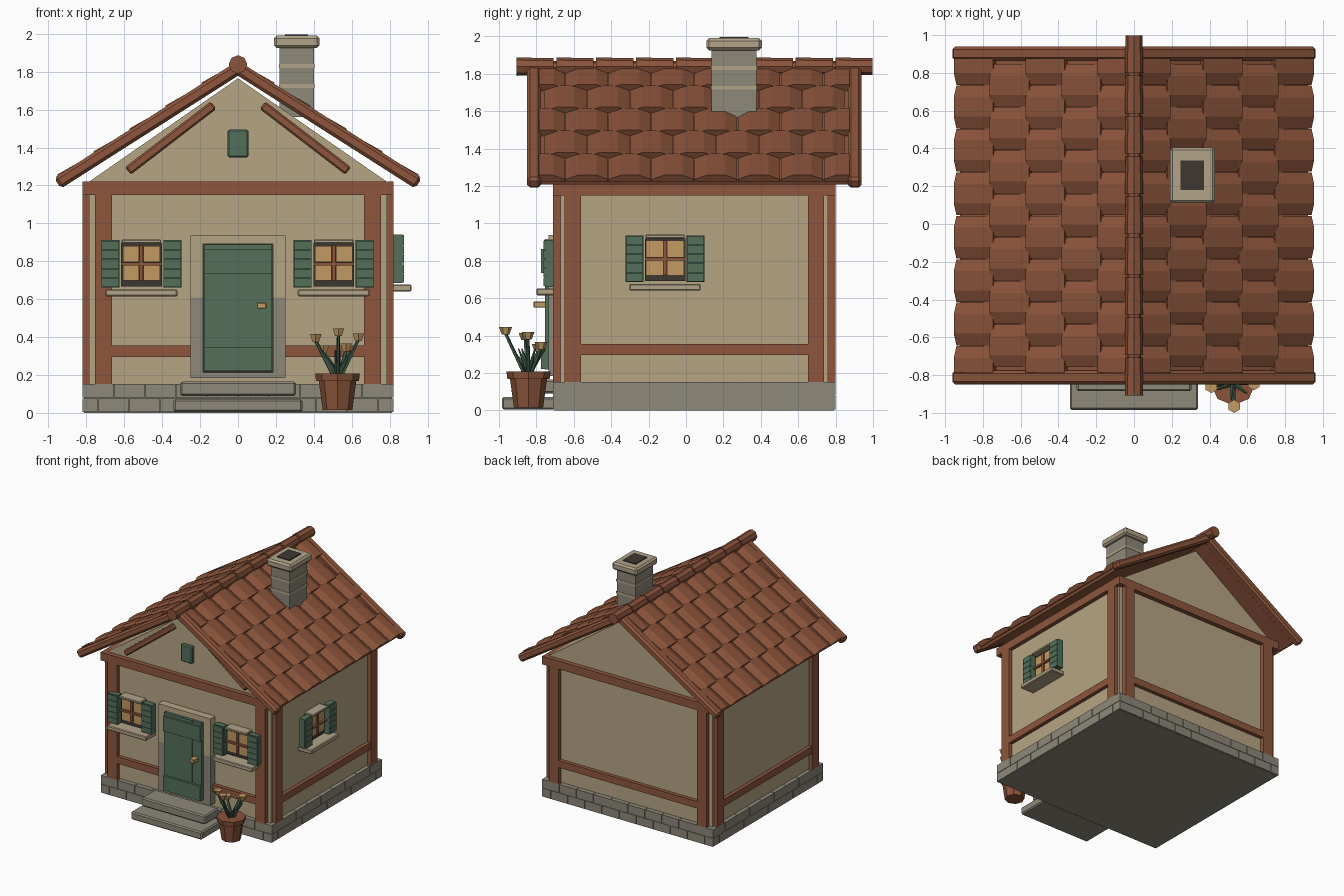
import bpy, bmesh, math
from mathutils import Matrix, Vector

cube = bpy.data.objects.get("Cube")
if cube:
    bpy.data.objects.remove(cube)


def material(name, rgb):
    m = bpy.data.materials.new(name)
    col = [((c / 255 + 0.055) / 1.055) ** 2.4 for c in rgb] + [1]
    m.use_nodes = True
    m.diffuse_color = col
    m.node_tree.nodes["Principled BSDF"].inputs["Base Color"].default_value = col
    return m


PLASTER = material("plaster", (182, 165, 132))
TIMBER = material("timber", (142, 86, 60))
TILE = material("clay tile", (138, 83, 58))
STONE = material("grey stone", (141, 136, 122))
PALE = material("pale stone", (178, 163, 136))
DARK = material("dark opening", (62, 55, 48))
GREEN = material("painted green", (83, 112, 91))
GOLD = material("warm gold", (194, 155, 98))
LEAF = material("leaf green", (64, 92, 74))

WALL_X, FRONT, BACK, MID_Y = 0.785, -0.67, 0.76, 0.045


def finish(name, bm, mat, bevel=0.0, mtx=None):
    bmesh.ops.recalc_face_normals(bm, faces=bm.faces)
    me = bpy.data.meshes.new(name)
    bm.to_mesh(me)
    bm.free()
    me.materials.append(mat)
    ob = bpy.data.objects.new(name, me)
    bpy.context.collection.objects.link(ob)
    if mtx:
        ob.matrix_world = mtx
    if bevel:
        mod = ob.modifiers.new("bevel", "BEVEL")
        mod.width, mod.segments = bevel, 1


def boxes(name, spans, mat, bevel=0.0, mtx=None):
    """One object from boxes given as (x0, x1, y0, y1, z0, z1)."""
    bm = bmesh.new()
    for x0, x1, y0, y1, z0, z1 in spans:
        place = Matrix.Translation(((x0 + x1) / 2, (y0 + y1) / 2, (z0 + z1) / 2))
        bmesh.ops.create_cube(bm, size=1, matrix=place @ Matrix.Diagonal((x1 - x0, y1 - y0, z1 - z0, 1)))
    finish(name, bm, mat, bevel, mtx)


def loft(bm, ring_a, ring_b):
    """Closed solid between two matching rings."""
    a, b = [bm.verts.new(p) for p in ring_a], [bm.verts.new(p) for p in ring_b]
    bm.faces.new(a)
    bm.faces.new(b[::-1])
    for i in range(len(a)):
        j = (i + 1) % len(a)
        bm.faces.new((a[i], b[i], b[j], a[j]))


def rod(bm, start, end, r0, r1, sides=6):
    start, end = Vector(start), Vector(end)
    d = end - start
    turn = d.to_track_quat('Z', 'Y').to_matrix().to_4x4()
    bmesh.ops.create_cone(bm, cap_ends=True, segments=sides, radius1=r0, radius2=r1, depth=d.length,
                          matrix=Matrix.Translation((start + end) / 2) @ turn)


# Walls with gables
bm = bmesh.new()
outline = [(-WALL_X, 0.12), (WALL_X, 0.12), (WALL_X, 1.22), (0, 1.765), (-WALL_X, 1.22)]
loft(bm, [(x, FRONT, z) for x, z in outline], [(x, BACK, z) for x, z in outline])
finish("walls", bm, PLASTER)

# Foundation: core with two courses of stone blocks
boxes("foundation_core", [(-0.812, 0.812, -0.702, 0.792, 0, 0.148)], STONE)
blocks = []
for z0, z1, shift in ((0.006, 0.077, 0.5), (0.08, 0.153, 0)):
    for axis, lo, hi, count in (("x", -0.82, 0.82, 10), ("y", -0.71, 0.8, 9)):
        step = (hi - lo) / count
        for i in range(count + 1):
            a, b = max(lo, lo + (i - shift) * step), min(hi, lo + (i + 1 - shift) * step)
            if b - a < 0.02:
                continue
            a, b = a + 0.002, b - 0.002
            for s in (-1, 1):
                if axis == "x":
                    y = MID_Y + s * 0.725
                    blocks.append((a, b, y - 0.03, y + 0.03, z0, z1))
                else:
                    blocks.append((s * 0.79 - 0.03, s * 0.79 + 0.03, a, b, z0, z1))
boxes("foundation_blocks", blocks, STONE)

# Timber frame
beams = []
for s in (-1, 1):
    y0, y1 = MID_Y + s * 0.735 - 0.02, MID_Y + s * 0.735 + 0.02
    x0, x1 = s * 0.8 - 0.02, s * 0.8 + 0.02
    beams.append((-0.82, 0.82, y0, y1, 1.15, 1.22))
    beams.append((x0, x1, -0.69, 0.78, 1.15, 1.22))
    beams.append((x0 + s * -0.004, x1 + s * -0.004, -0.57, 0.66, 0.295, 0.355))
    for t in (-1, 1):
        beams.append((t * 0.71 - 0.045, t * 0.71 + 0.045, y0, y1, 0.15, 1.15))
        yc = MID_Y + t * 0.65
        beams.append((x0, x1, yc - 0.044, yc + 0.044, 0.15, 1.15))
        inner = 0.2 if s < 0 else 0
        beams.append((*sorted((t * inner, t * 0.67)), y0 + 0.004, y1 - 0.004, 0.295, 0.355))
boxes("timber_frame", beams, TIMBER)

# Roof: boards, arched tiles, edge boards and gable battens
ANGLE = math.radians(32.5)
Y0, Y1 = -0.785, 0.875
for side, word in ((-1, "right"), (1, "left")):
    down = Vector((side * math.cos(ANGLE), 0, -math.sin(ANGLE)))
    up = Vector((side * math.sin(ANGLE), 0, math.cos(ANGLE)))
    ridge = Vector((0, 0, 1.82))

    def at(d, y, h):
        return ridge + down * d + up * h + Vector((0, y, 0))

    def slab(name, d1, ya, yb, h0, h1, mat, bevel):
        bm = bmesh.new()
        corners = ((ya, h0), (yb, h0), (yb, h1), (ya, h1))
        loft(bm, [at(0, y, h) for y, h in corners], [at(d1, y, h) for y, h in corners])
        finish(name, bm, mat, bevel)

    slab(word + "_roof_boards", 1.095, Y0, Y1, -0.028, -0.004, TIMBER, 0)
    for y, end in ((-0.812, "front"), (0.902, "back")):
        slab(f"{word}_{end}_edge_board", 1.13, y - 0.037, y + 0.037, -0.035, 0.032, TIMBER, 0.016)

    bm = bmesh.new()
    pitch, half = 0.2255, 0.115
    for row in range(5):
        d1 = 0.205 + row * pitch
        d0 = max(0, d1 - pitch - 0.012)
        for i in range(-4, 5):
            yc = MID_Y + (2 * i + (row + 1) % 2) * half
            section = [(-half, 0), (-half * 0.45, 0.026), (half * 0.45, 0.026), (half, 0),
                       (half, -0.014), (-half, -0.014)]
            ring = [(min(max(yc + y * 0.985, Y0), Y1), h) for y, h in section]
            if ring[3][0] - ring[0][0] < 0.03:
                continue
            loft(bm, [at(d0, y, h) for y, h in ring], [at(d1, y, h + 0.012) for y, h in ring])
    bmesh.ops.remove_doubles(bm, verts=bm.verts, dist=0.0001)
    finish(word + "_roof_tiles", bm, TILE)

    tilt = Matrix.Translation((side * 0.355, -0.7, 1.45)) @ Matrix.Rotation(side * math.radians(37.5), 4, 'Y')
    boxes(word + "_gable_batten", [(-0.285, 0.285, -0.03, 0.03, -0.025, 0.025)], TIMBER, 0.01, tilt)

bm = bmesh.new()
for i in range(9):
    y = -0.907 + i * 0.2133
    rod(bm, (0, y, 1.838), (0, y + 0.199, 1.838), 0.049, 0.045, 8)
rod(bm, (0, -0.85, 1.832), (0, 0.93, 1.832), 0.036, 0.036, 8)
finish("ridge_caps", bm, TILE)

# Chimney
boxes("chimney_shaft", [(0.22, 0.4, 0.137, 0.377, 1.56, 1.94)], STONE)
boxes("chimney_bands", [(0.217, 0.403, 0.134, 0.38, z, z + 0.02) for z in (1.715, 1.82)], PALE)
boxes("chimney_cap", [(0.19, 0.43, 0.11, 0.405, 1.925, 1.99)], PALE, 0.014)
boxes("chimney_opening", [(0.247, 0.37, 0.18, 0.335, 1.95, 1.997)], DARK)

# Door with surround, planks, battens and handle
for z0, z1, mat, word in ((0.185, 0.61, STONE, "lower"), (0.61, 0.937, PLASTER, "upper")):
    boxes(f"door_{word}_jambs", [(*sorted((s * 0.185, s * 0.25)), -0.735, FRONT, z0, z1) for s in (-1, 1)], mat)
boxes("door_lintel", [(-0.185, 0.185, -0.735, FRONT, 0.89, 0.937)], PLASTER)
boxes("door_threshold", [(-0.185, 0.185, -0.735, FRONT, 0.185, 0.213)], STONE)
boxes("door_backing", [(-0.185, 0.185, -0.7, FRONT, 0.2, 0.89)], DARK)
boxes("door_planks", [(x + 0.001, x + 0.089, -0.755, -0.69, 0.218, 0.888) for x in (-0.18, -0.09, 0, 0.09)], GREEN)
boxes("door_battens", [(-0.179, 0.179, -0.775, -0.75, z, z + 0.127) for z in (0.22, 0.735)], GREEN)
boxes("door_handle", [(0.1, 0.15, -0.815, -0.75, 0.55, 0.582)], GOLD, 0.004)
boxes("gable_vent", [(-0.055, 0.055, -0.71, FRONT, 1.348, 1.495)], GREEN, 0.008)

# Steps
boxes("upper_step", [(-0.305, 0.305, -0.885, -0.7, 0.09, 0.165)], STONE, 0.01)
boxes("lower_step", [(-0.34, 0.34, -0.985, -0.7, 0.004, 0.072)], STONE, 0.01)


# Shuttered windows, made facing -y around the glass centre
def window(word, mtx):
    def part(name, spans, mat, bevel=0.0):
        boxes(f"{word}_window_{name}", spans, mat, bevel, mtx)

    part("recess", [(-0.108, 0.108, -0.045, 0.01, -0.115, 0.113)], DARK)
    part("panes", [(x, x + 0.086, -0.053, 0, z, z + 0.086) for x in (-0.098, 0.012) for z in (-0.083, 0.013)], GOLD)
    part("bars", [(-0.108, 0.108, -0.07, 0, -0.005, 0.011), (-0.01, 0.01, -0.064, 0, -0.083, 0.1)], TIMBER)
    part("sill", [(-0.19, 0.19, -0.13, 0, -0.167, -0.13)], PALE, 0.006)
    part("lintel", [(-0.105, 0.105, -0.09, 0, 0.113, 0.133)], PALE, 0.005)
    shutters, slats = [], []
    for s in (-1, 1):
        x0, x1 = sorted((s * 0.116, s * 0.211))
        shutters.append((x0, x1, -0.08, -0.03, -0.121, 0.129))
        slats += [(x0 + 0.002, x1 - 0.002, -0.092, -0.075, -0.118 + i * 0.049, -0.072 + i * 0.049) for i in range(5)]
    part("shutters", shutters, GREEN)
    part("slats", slats, GREEN)


window("front_right", Matrix.Translation((-0.51, FRONT, 0.782)))
window("front_left", Matrix.Translation((0.505, FRONT, 0.782)))
window("side", Matrix.Translation((WALL_X, -0.112, 0.807)) @ Matrix.Rotation(math.pi / 2, 4, 'Z'))

# Flower pot
PX, PY = 0.525, -0.842
bm = bmesh.new()
rod(bm, (PX, PY, 0.015), (PX, PY, 0.175), 0.078, 0.1, 8)
rod(bm, (PX, PY, 0.168), (PX, PY, 0.208), 0.113, 0.118, 8)
finish("flower_pot", bm, TILE)
stems, blooms = bmesh.new(), bmesh.new()
for x, y, z in ((0.41, -0.86, 0.38), (0.53, -0.965, 0.41), (0.635, -0.845, 0.385), (0.45, -0.79, 0.32), (0.57, -0.775, 0.33)):
    foot = (PX + (x - PX) * 0.2, PY + (y - PY) * 0.2, 0.2)
    rod(stems, foot, (x, y, z), 0.011, 0.009, 5)
    rod(blooms, (x, y, z - 0.005), (x, y, z + 0.035), 0.02, 0.035, 6)
for i in range(6):
    a = i * math.pi / 3 + 0.4
    rod(stems, (PX, PY, 0.2), (PX + 0.09 * math.cos(a), PY + 0.09 * math.sin(a), 0.33), 0.018, 0.004, 4)
finish("flower_stems", stems, LEAF)
finish("flower_blooms", blooms, GOLD)
